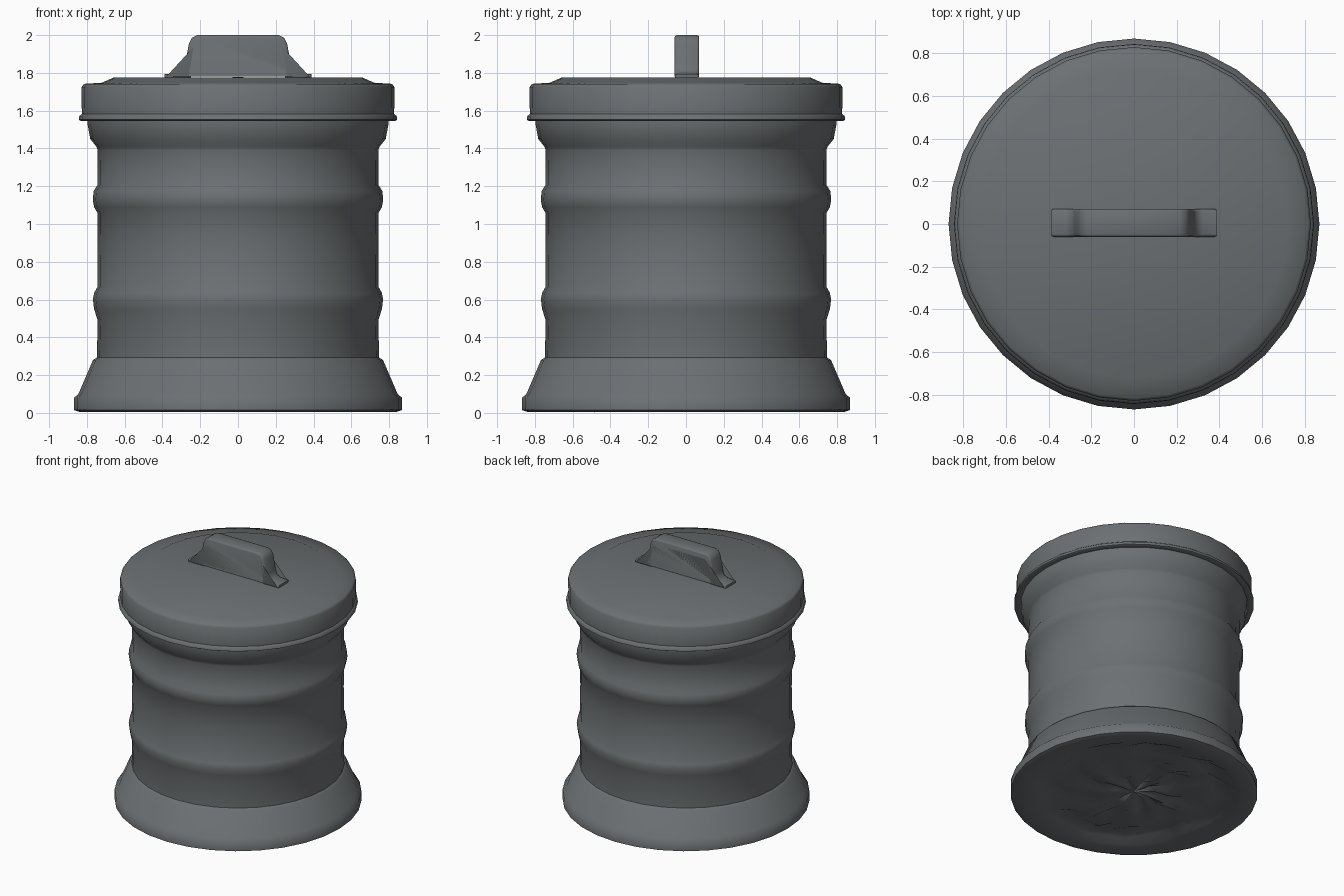
import bpy, bmesh, math, random

if "Cube" in bpy.data.objects:
    bpy.data.objects.remove(bpy.data.objects["Cube"])

random.seed(4)
metal = bpy.data.materials.new("dark grey metal")
metal.diffuse_color = (0.15, 0.163, 0.17, 1)
metal.use_nodes = True
metal.node_tree.nodes["Principled BSDF"].inputs["Base Color"].default_value = metal.diffuse_color
SEG = 32


def finish(name, bm, angle):
    bmesh.ops.recalc_face_normals(bm, faces=bm.faces)
    mesh = bpy.data.meshes.new(name)
    bm.to_mesh(mesh)
    bm.free()
    mesh.materials.append(metal)
    ob = bpy.data.objects.new(name, mesh)
    bpy.context.collection.objects.link(ob)
    bpy.ops.object.select_all(action='DESELECT')
    ob.select_set(True)
    bpy.context.view_layer.objects.active = ob
    bpy.ops.object.shade_smooth_by_angle(angle=math.radians(angle))
    return ob


def lathe(name, profile, angle=50, crumple=0.0):
    """Spin (radius, z) points round z; crumple roughens the recessed underside."""
    bm = bmesh.new()
    rings = []
    for r, z in profile:
        if r == 0:
            rings.append([bm.verts.new((0, 0, z))] * SEG)
            continue
        ring = []
        for i in range(SEG):
            a = 2 * math.pi * i / SEG
            rr, zz = r, z
            if crumple and r < 0.68 and z < 0.1:
                rr += random.uniform(-0.03, 0.03)
                zz = max(0.003, z + random.uniform(-crumple, crumple))
            ring.append(bm.verts.new((rr * math.cos(a), rr * math.sin(a), zz)))
        rings.append(ring)
    for lo, hi in zip(rings, rings[1:]):
        for i in range(SEG):
            j = (i + 1) % SEG
            quad = list(dict.fromkeys((lo[i], lo[j], hi[j], hi[i])))
            bm.faces.new(quad)
    return finish(name, bm, angle)


# Ribbed can with flared foot and crumpled underside
lathe("can_body", [
    (0, 0.03), (0.12, 0.04), (0.24, 0.025), (0.36, 0.04), (0.48, 0.025),
    (0.58, 0.04), (0.66, 0.03), (0.72, 0.012), (0.84, 0.005), (0.868, 0.015),
    (0.868, 0.08), (0.845, 0.10), (0.768, 0.28), (0.747, 0.293), (0.743, 0.49),
    (0.762, 0.55), (0.768, 0.60), (0.762, 0.635), (0.745, 0.665), (0.743, 0.9),
    (0.745, 1.06), (0.762, 1.09), (0.769, 1.13), (0.764, 1.175), (0.745, 1.205),
    (0.743, 1.39), (0.75, 1.41), (0.782, 1.45), (0.797, 1.53), (0.797, 1.57),
    (0, 1.57)], 55, 0.022)

# Lid with rolled lower lip and slightly raised top
lathe("lid", [
    (0.79, 1.555), (0.83, 1.545), (0.843, 1.552), (0.84, 1.572), (0.827, 1.582),
    (0.828, 1.725), (0.815, 1.742), (0.72, 1.748), (0.66, 1.775), (0, 1.777)], 50)

# Strap handle with flat feet
half = [(-0.25, 1.772), (-0.225, 1.93), (-0.205, 1.946)]
outer = [(-0.215, 2.0), (-0.245, 1.985), (-0.26, 1.955), (-0.28, 1.845),
         (-0.292, 1.812), (-0.32, 1.798), (-0.388, 1.793), (-0.388, 1.772)]


def mirror(points):
    return [(-x, z) for x, z in reversed(points)]


outline = half + mirror(half) + mirror(outer) + outer
bm = bmesh.new()
face = bm.faces.new([bm.verts.new((x, -0.06, z)) for x, z in outline])
ext = bmesh.ops.extrude_face_region(bm, geom=[face])
bmesh.ops.translate(bm, vec=(0, 0.13, 0),
                    verts=[v for v in ext["geom"] if isinstance(v, bmesh.types.BMVert)])
# round only the long side edges of the strap
rim = [e for e in bm.edges if abs(e.verts[0].co.y - e.verts[1].co.y) < 1e-4]
bmesh.ops.bevel(bm, geom=rim, offset=0.012, segments=2, affect='EDGES', profile=0.5)
finish("lid_handle", bm, 60)
